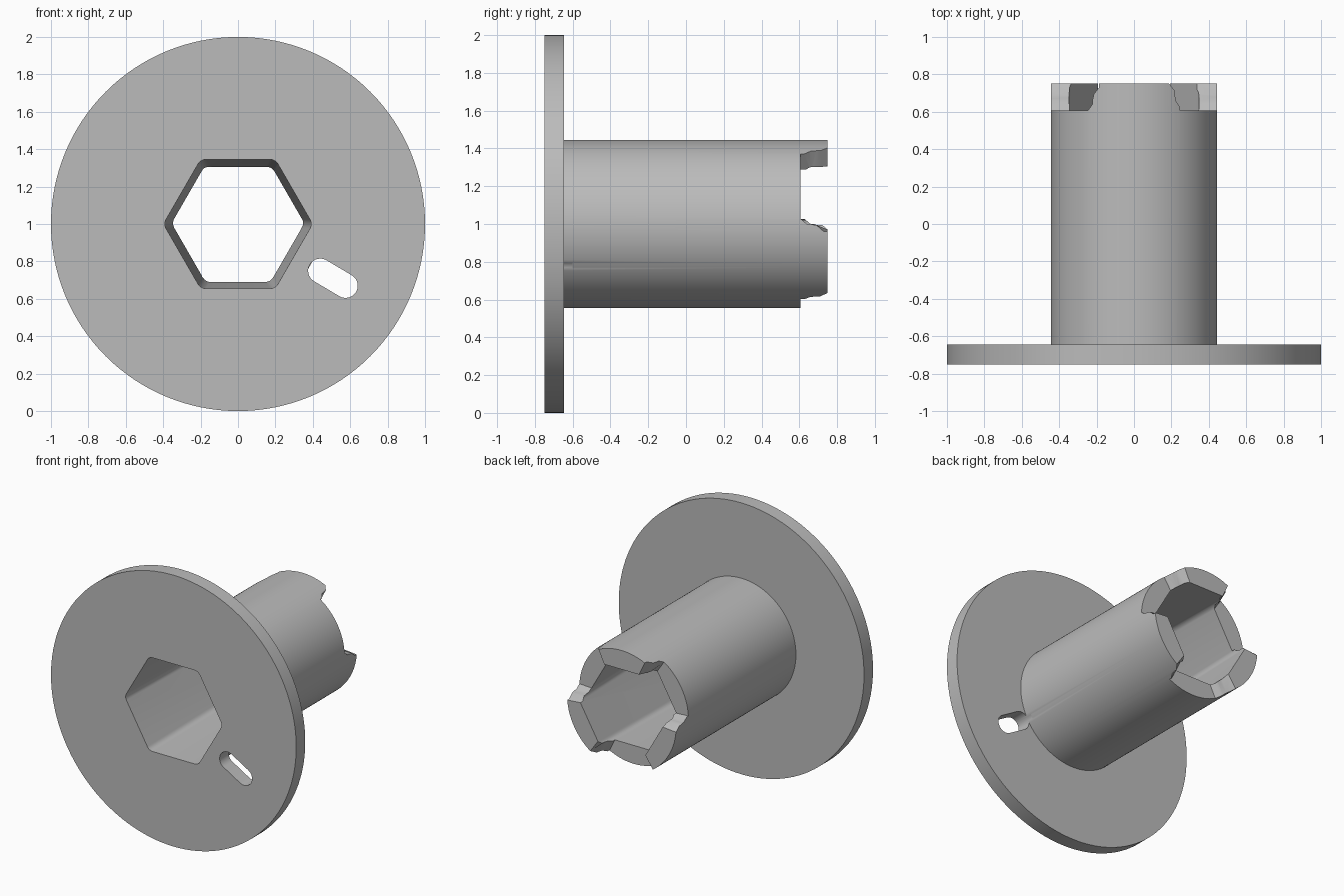
import bpy, bmesh
from math import sin, cos, pi, radians, sqrt

if "Cube" in bpy.data.objects:
    bpy.data.objects.remove(bpy.data.objects["Cube"], do_unlink=True)

grey = bpy.data.materials.new("plain grey")
grey.use_nodes = True
tint = (0.5, 0.5, 0.5, 1)
grey.diffuse_color = tint
grey.node_tree.nodes["Principled BSDF"].inputs["Base Color"].default_value = tint


def loft(name, sections):
    """Closed solid from (y, [(x, z), ...]) sections with equal point counts."""
    bm = bmesh.new()
    rings = [[bm.verts.new((x, y, z + 1)) for x, z in pts] for y, pts in sections]
    n = len(rings[0])
    for a, b in zip(rings, rings[1:]):
        for i in range(n):
            j = (i + 1) % n
            bm.faces.new((a[i], a[j], b[j], b[i]))
    bm.faces.new(rings[0])
    bm.faces.new(rings[-1])
    bmesh.ops.recalc_face_normals(bm, faces=bm.faces)
    mesh = bpy.data.meshes.new(name)
    bm.to_mesh(mesh)
    bm.free()
    mesh.materials.append(grey)
    obj = bpy.data.objects.new(name, mesh)
    bpy.context.collection.objects.link(obj)
    return obj


def arc(cx, cz, r, start, end, steps):
    angles = [radians(start + (end - start) * i / steps) for i in range(steps + 1)]
    return [(cx + r * cos(a), cz + r * sin(a)) for a in angles]


def circle(r, steps=128):
    return arc(0, 0, r, 0, 360, steps)[:-1]


def rounded_hexagon(apothem, r=0.05):
    reach = (apothem - r) * 2 / sqrt(3)
    pts = []
    for k in range(6):
        a = k * pi / 3
        pts += arc(reach * cos(a), reach * sin(a), r, 60 * k - 30, 60 * k + 30, 6)
    return pts


def combine(target, tool, operation):
    mod = target.modifiers.new(operation, 'BOOLEAN')
    mod.operation, mod.solver, mod.object = operation, 'EXACT', tool
    bpy.ops.object.select_all(action='DESELECT')
    bpy.context.view_layer.objects.active = target
    target.select_set(True)
    bpy.ops.object.modifier_apply(modifier=mod.name)
    bpy.data.objects.remove(tool, do_unlink=True)


FRONT, FLANGE_BACK, BACK = -0.75, -0.645, 0.75

# Flange disc and tube
hub = loft("flanged_hub", [(FRONT, circle(1)), (FLANGE_BACK, circle(1))])
tube = loft("tube", [(-0.7, circle(0.445)), (BACK, circle(0.445))])
combine(hub, tube, 'UNION')

# Tapered hexagonal bore, wider at the front
bore = loft("bore_cutter", [(FRONT - 0.1, rounded_hexagon(0.348)),
                            (BACK + 0.1, rounded_hexagon(0.303))])
combine(hub, bore, 'DIFFERENCE')

# Angled slot through the flange
slot_outline = arc(0.575, -0.33, 0.065, -120, 60, 16) + arc(0.44, -0.25, 0.065, 60, 240, 16)
slot = loft("slot_cutter", [(FRONT - 0.1, slot_outline), (-0.6, slot_outline)])
combine(hub, slot, 'DIFFERENCE')

# Three notches with stepped sides leave three teeth on the back end
for middle in (30, 150, 270):
    sections = []
    for y, half in ((0.607, 26.5), (0.66, 30), (0.69, 30.7), (BACK, 35), (0.8, 38)):
        sections.append((y, [(0, 0)] + arc(0, 0, 0.7, middle - half, middle + half, 4)))
    combine(hub, loft("notch_cutter", sections), 'DIFFERENCE')

bpy.ops.object.shade_smooth_by_angle(angle=radians(25))
